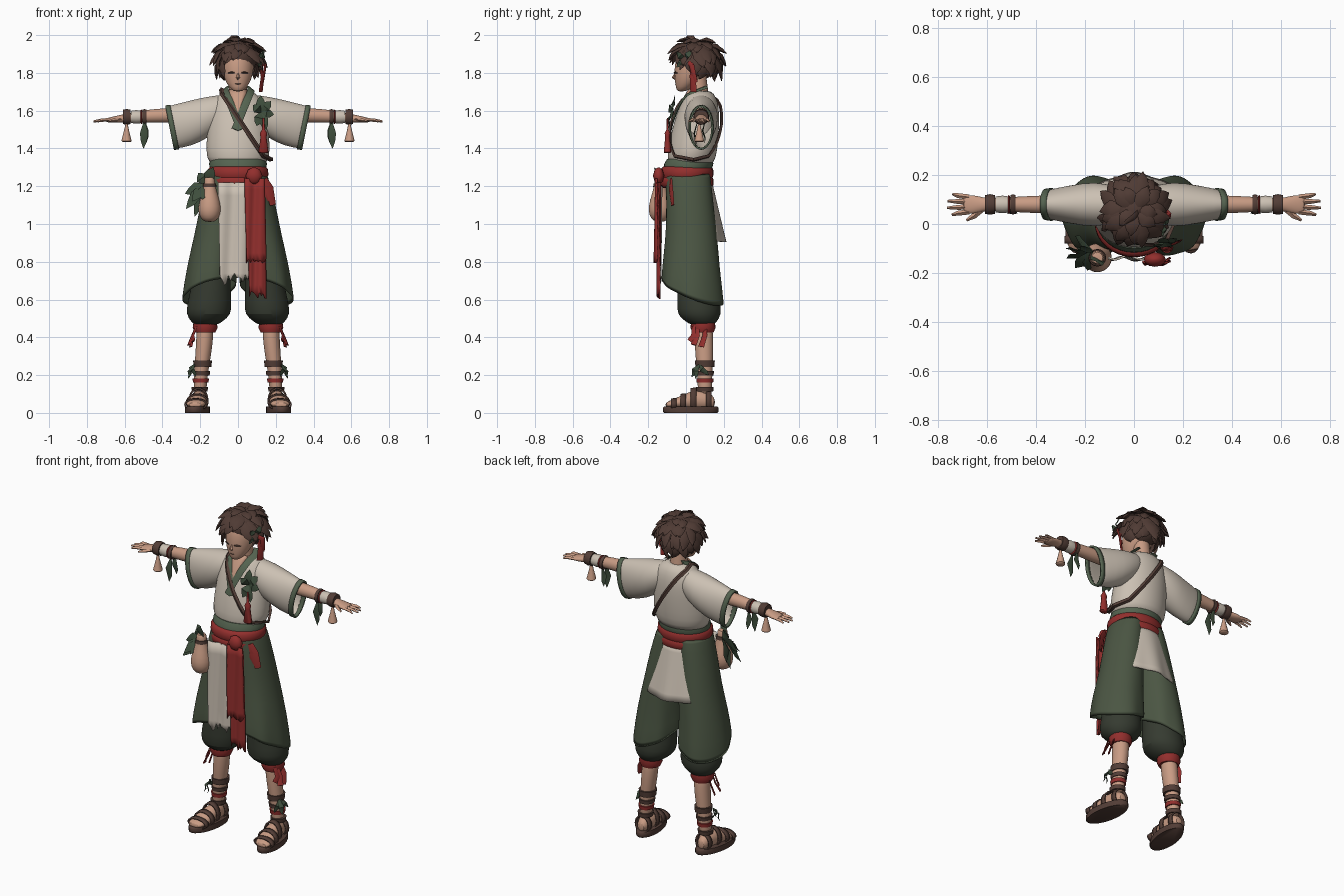
import bpy, bmesh, random
from math import sin, cos, pi, radians, sqrt
from mathutils import Vector as V

cube = bpy.data.objects.get("Cube")
if cube:
    bpy.data.objects.remove(cube)
random.seed(4)


def material(name, r, g, b):
    m = bpy.data.materials.new(name)
    m.use_nodes = True
    m.diffuse_color = (r, g, b, 1)
    m.node_tree.nodes["Principled BSDF"].inputs["Base Color"].default_value = (r, g, b, 1)
    return m


SKIN = material("skin", .58, .33, .23)
HAIR = material("hair_brown", .078, .043, .034)
CREAM = material("cream_cloth", .60, .53, .45)
GREEN = material("green_cloth", .07, .092, .056)
DARK = material("dark_green_cloth", .036, .043, .03)
TRIM = material("trim_green", .09, .125, .08)
RED = material("red_cloth", .29, .028, .026)
LEATHER = material("leather", .085, .047, .037)
LEAF = material("leaf_green", .048, .075, .045)


def finish(name, bm, mat, sub=0, solid=0.0):
    bmesh.ops.recalc_face_normals(bm, faces=bm.faces)
    me = bpy.data.meshes.new(name)
    bm.to_mesh(me)
    bm.free()
    me.materials.append(mat)
    me.shade_smooth()
    me.set_sharp_from_angle(angle=radians(50))
    ob = bpy.data.objects.new(name, me)
    bpy.context.collection.objects.link(ob)
    if solid:
        m = ob.modifiers.new("thickness", "SOLIDIFY")
        m.thickness = solid
        m.offset = 0
    if sub:
        m = ob.modifiers.new("smooth", "SUBSURF")
        m.levels = m.render_levels = sub
    return ob


def skin_rings(bm, rings, cap):
    for a, b in zip(rings, rings[1:]):
        for i in range(len(a)):
            j = (i + 1) % len(a)
            bm.faces.new((a[i], a[j], b[j], b[i]))
    if cap:
        bm.faces.new(rings[0])
        bm.faces.new(rings[-1])


def loft(name, secs, mat, axis="z", s=1, n=24, cap=True, sub=0, solid=0.0, warp=None):
    """Skin elliptical rings (x, y, z, radius, radius) set across an axis."""
    bm, rings = bmesh.new(), []
    for x, y, z, a, b in secs:
        ring = []
        for i in range(n):
            c, d = a * cos(2 * pi * i / n), b * sin(2 * pi * i / n)
            off = {"x": (0, c, d), "y": (c, 0, d), "z": (c, d, 0)}[axis]
            p = V((x, y, z)) + V(off)
            if warp:
                p = warp(p)
            ring.append(bm.verts.new((p.x * s, p.y, p.z)))
        rings.append(ring)
    skin_rings(bm, rings, cap)
    return finish(name, bm, mat, sub, solid)


def blades(name, items, mat, s=1):
    """Thin tapered strips: (points, half widths, half thickness, normal or function)."""
    bm = bmesh.new()
    for pts, widths, thick, normal in items:
        pts, rings = [V(p) for p in pts], []
        for i, (p, w) in enumerate(zip(pts, widths)):
            t = pts[min(i + 1, len(pts) - 1)] - pts[max(i - 1, 0)]
            nn = normal(p) if callable(normal) else V(normal)
            side = t.cross(nn).normalized()
            nn = side.cross(t).normalized()
            k = thick * min(1, w / max(widths) + .15)
            ring = [p + side * w, p + nn * k, p - side * w, p - nn * k]
            rings.append([bm.verts.new((q.x * s, q.y, q.z)) for q in ring])
        skin_rings(bm, rings, True)
    return finish(name, bm, mat)


def panel(name, f, nu, nv, mat, solid=.008):
    bm = bmesh.new()
    g = [[bm.verts.new(f(u / nu, v / nv)) for u in range(nu + 1)] for v in range(nv + 1)]
    for v in range(nv):
        for u in range(nu):
            bm.faces.new((g[v][u], g[v][u + 1], g[v + 1][u + 1], g[v + 1][u]))
    return finish(name, bm, mat, 0, solid)


def leaf(root, tip, w=.022, normal=(0, -1, .2)):
    root, tip = V(root), V(tip)
    mid = root.lerp(tip, .45) + V(normal) * .012
    return ([root, mid, root.lerp(tip, .75), tip], [.005, w, w * .7, .001], .004, normal)


# Shirt body; surf() finds points on it for the collar and strap
TORSO = [(0, .02, 1.30, .14, .115), (0, .03, 1.35, .168, .13), (0, .04, 1.43, .168, .13),
         (0, .055, 1.53, .16, .122), (0, .07, 1.62, .155, .105), (0, .075, 1.67, .12, .085),
         (0, .075, 1.71, .07, .06)]
loft("shirt_body", TORSO, CREAM, n=32, sub=1)


def surf(x, z, side, lift=.006):
    for a, b in zip(TORSO, TORSO[1:]):
        if z <= b[2]:
            break
    t = min(1, max(0, (z - a[2]) / (b[2] - a[2])))
    y, rx, ry = [a[i] + (b[i] - a[i]) * t for i in (1, 3, 4)]
    return V((x, y + side * (ry * sqrt(max(0, 1 - (x / rx) ** 2)) + lift), z))


def out(p):
    return p - V((0, .06, 1.5))


def chest(u, v):
    z = 1.71 - .13 * v
    return surf((u - .5) * .1 * (1.01 - v), z, -1, .002)


panel("chest_skin", chest, 4, 6, SKIN, .004)
for s, side in ((1, "left"), (-1, "right")):
    line = [surf(s * (.07 - .085 * t / 8), 1.71 - .21 * t / 8, -1, .007) for t in range(9)]
    line.insert(0, V((s * .055, .11, 1.725)))
    blades(side + "_collar", [(line, [.02] * 10, .006, out)], TRIM)
front = [surf(-.085 + .22 * t / 10, 1.69 - .33 * t / 10, -1, .014) for t in range(11)]
back = [surf(-.085 + .22 * t / 10, 1.69 - .33 * t / 10, 1, .012) for t in range(10, -1, -1)]
loop = front + [V((.178, .04, 1.34))] + back + [V((-.088, .075, 1.715)), front[0]]
blades("shoulder_strap", [(loop, [.013] * len(loop), .008, out)], LEATHER)

# Head, neck and face
loft("neck", [(0, .075, 1.64, .05, .05), (0, .06, 1.80, .045, .045)], SKIN)
loft("head", [(0, -.025, 1.70, .022, .022), (0, -.008, 1.725, .05, .046), (0, .015, 1.77, .074, .076),
              (0, .03, 1.82, .084, .092), (0, .045, 1.88, .086, .1), (0, .05, 1.94, .06, .07)],
     SKIN, sub=1)
blades("nose", [([(0, -.055, 1.80), (0, -.068, 1.775), (0, -.055, 1.765)], [.004, .01, .004], .008, (0, -1, 0))], SKIN)
blades("mouth", [([(-.016, -.052, 1.742), (0, -.056, 1.741), (.016, -.052, 1.742)], [.002] * 3, .003, (0, -1, 0))], LEATHER)
for s, side in ((1, "left"), (-1, "right")):
    blades(side + "_eye", [([(.018, -.063, 1.80), (.035, -.058, 1.803), (.052, -.046, 1.80)],
                            [.003, .006, .003], .004, (0, -1, 0))], HAIR, s)

# Hair cap with rows of pointed locks
C, R = V((0, .058, 1.875)), V((.1, .11, .1))
loft("hair_cap", [(0, C.y, C.z + R.z * sin(e), R.x * cos(e), R.y * cos(e))
                  for e in [radians(d) for d in range(-80, 81, 16)]], HAIR)
locks = []
for elev, count, length, skip in ((78, 7, .075, 0), (55, 13, .095, 0), (32, 17, .105, 0),
                                  (6, 17, .1, 50), (-20, 15, .08, 80)):
    for i in range(count):
        az = 360 * (i + random.uniform(-.25, .25)) / count
        if abs((az + 90 + 180) % 360 - 180) < skip:
            continue
        a, e = radians(az), radians(elev + random.uniform(-6, 6))
        d = V((cos(e) * cos(a), cos(e) * sin(a), sin(e)))
        t = V((sin(e) * cos(a), sin(e) * sin(a), -cos(e)))
        t += V((-sin(a), cos(a), 0)) * random.uniform(-.5, .5)
        root = C + V(x * y for x, y in zip(R, d)) * .93
        L = length * random.uniform(.85, 1.2)
        locks.append(([root, root + t * L * .4 + d * .018, root + t * L * .75 + d * .017, root + t * L + d * .014],
                      [.02, .032, .02, .001], .012, d))
locks.append(([(.02, .05, 1.96), (0, .03, 1.99), (-.03, .01, 1.995), (-.05, -.01, 1.975)],
              [.014, .014, .009, .001], .006, (0, -.6, 1)))
blades("hair_locks", locks, HAIR)
blades("hair_ribbon", [([(.11, .03, 1.86), (.13, .035, 1.78), (.12, .04, 1.70)], [.01, .018, .02], .006, (1, -.6, 0)),
                       ([(.11, .01, 1.86), (.145, .03, 1.84), (.13, .05, 1.75)], [.01, .016, .014], .006, (1, -.6, 0))], RED)
blades("hair_leaves", [leaf((.11, .0, 1.87), t, .018, (1, -.8, 0))
                       for t in ((.12, -.05, 1.91), (.14, .03, 1.92), (.11, -.05, 1.83))], LEAF)


# Sleeves, arms, hands and wrist ornaments
def slant(p):
    return V((p.x + (p.z - 1.51) * .2 * min(1, max(0, (p.x - .15) / .15)), p.y, p.z))


for s, side in ((1, "left"), (-1, "right")):
    loft(side + "_sleeve", [(.07, .08, 1.605, .07, .078), (.16, .08, 1.565, .093, .108), (.26, .08, 1.53, .075, .115),
                            (.355, .08, 1.51, .057, .11)], CREAM, "x", s, cap=False, sub=1, solid=.006, warp=slant)
    loft(side + "_sleeve_trim", [(.335, .08, 1.513, .063, .113), (.362, .08, 1.51, .059, .113)],
         TRIM, "x", s, cap=False, solid=.01, warp=slant)
    loft(side + "_arm", [(.2, .08, 1.58, .042, .042), (.4, .08, 1.575, .036, .038), (.5, .08, 1.57, .031, .033),
                         (.6, .08, 1.56, .023, .022), (.64, .08, 1.555, .036, .019), (.68, .08, 1.55, .04, .014),
                         (.70, .08, 1.55, .03, .009)], SKIN, "x", s, sub=1)
    fingers = [([(.675, .08 + k * .02, 1.552), (.72, .08 + k * .024, 1.55), (e, .08 + k * .028, 1.543)],
                [.011, .01, .005], .009, (0, 0, 1)) for k, e in ((-1.5, .745), (-.5, .765), (.5, .762), (1.5, .742))]
    fingers.append(([(.625, .06, 1.555), (.655, .033, 1.55), (.685, .015, 1.545)], [.014, .012, .005], .01, (0, 0, 1)))
    blades(side + "_fingers", fingers, SKIN, s)
    for nm, x0, x1, r, mat in (("cuff", .568, .61, .042, LEATHER), ("wrap", .51, .566, .036, CREAM),
                               ("ring", .485, .505, .042, LEATHER), ("cord", .508, .516, .039, RED)):
        loft(side + "_wrist_" + nm, [(x0, .08, 1.567, r * .9, r * .9), ((x0 + x1) / 2, .08, 1.567, r, r),
                                     (x1, .08, 1.567, r * .9, r * .9)], mat, "x", s)
    loft(side + "_wrist_tassel", [(.59, .07, z, r, r) for z, r in ((1.53, .006), (1.50, .012), (1.44, .027), (1.435, .022))],
         SKIN, s=s, n=10)
    blades(side + "_wrist_leaves", [leaf((.495, .06, 1.54), (.50, .05, 1.40), .022),
                                    leaf((.495, .1, 1.54), (.485, .1, 1.43), .018)], LEAF, s)

# Waist: belt, sash, knot and split back skirt
loft("belt", [(0, .01, 1.295, .15, .128), (0, .015, 1.32, .153, .13), (0, .02, 1.345, .145, .12)], TRIM, n=32)
loft("sash", [(0, .005, z, .155 + d, .135 + d) for z, d in
              ((1.19, -.01), (1.205, .005), (1.235, .006), (1.245, 0), (1.26, .006), (1.29, .004), (1.305, -.01))], RED, n=32)
loft("sash_knot", [(.085, -.145, 1.255 + .045 * sin(a), .045 * cos(a), .03 * cos(a))
                   for a in (-1.4, -.8, 0, .8, 1.4)], RED, n=12)


def skirt(u, v):
    a = radians(-8 + 196 * u)
    fold = 1 + .025 * v * sin(a * 9)
    return ((.145 + .07 * v) * fold * cos(a), .01 + (.125 + .07 * v) * fold * sin(a), 1.22 - .3 * v - .015 * v * sin(a))


panel("back_skirt", skirt, 40, 8, CREAM)


def drape(x0, x1, flare, z0, z1, y0, y1, jag):
    def f(u, v):
        tear = jag * (random.random() if v == 1 else 0)
        return (x0 + (x1 - x0) * u + flare * v, y0 + (y1 - y0) * v - .008 * sin(u * 9 + v * 2), z0 + (z1 - z0) * v + tear)
    return f


panel("front_cloth", drape(-.105, .05, .01, 1.22, .67, -.137, -.142, .07), 14, 8, CREAM)
panel("sash_tail_long", drape(.05, .14, .01, 1.22, .6, -.143, -.146, .05), 10, 8, RED)
panel("sash_tail_short", drape(.035, .14, .01, 1.24, .79, -.152, -.16, .03), 10, 8, RED)
blades("sash_side_ends", [([(.14, -.08, 1.24), (.165, -.08, 1.19), (.17 + k, -.07, 1.10)], [.015, .025, .018], .006, (.5, -1, 0))
                          for k in (-.02, .015)], RED)

# Wide over-trousers, gathered under-trousers, legs and sandals
def hem(p):
    w = min(1, max(0, (1 - p.z) / .37))
    k = 1 + .03 * w * sin(p.x * 45 + p.y * 30)
    dz = -w * (.04 * (p.x - .15) / .14 + .06 * (p.y - .04) / .16)
    return V((.155 + (p.x - .155) * k, .035 + (p.y - .035) * k, p.z + dz))


for s, side in ((1, "left"), (-1, "right")):
    loft(side + "_over_trouser", [(.07, .01, 1.27, .08, .115), (.095, .02, 1.12, .098, .12), (.115, .03, .95, .11, .132),
                                  (.14, .03, .8, .125, .145), (.153, .035, .63, .14, .163)],
         GREEN, s=s, n=32, cap=False, sub=1, solid=.008, warp=hem)
    loft(side + "_under_trouser", [(.12, .05, .9, .08, .09), (.14, .06, .7, .1, .105), (.152, .068, .58, .118, .115),
                                   (.155, .07, .52, .12, .118), (.165, .08, .485, .085, .085), (.172, .09, .46, .055, .055)],
         DARK, s=s, sub=1)
    loft(side + "_knee_band", [(.174, .09, .425, .054, .056), (.174, .09, .45, .066, .066), (.174, .09, .475, .062, .064)], RED, s=s)
    blades(side + "_knee_ribbons", [([(.22, y, .46), (.24, y, .41), (x, y - .02, z)], [.01, .015, .018], .005, (1, -.6, 0))
                                    for x, y, z in ((.26, .06, .36), (.235, .04, .38), (.25, .1, .35))], RED, s)
    loft(side + "_leg", [(.173, .09, .5, .045, .048), (.175, .095, .4, .045, .05), (.185, .097, .3, .042, .048),
                         (.197, .1, .2, .035, .038), (.202, .1, .08, .035, .04)], SKIN, s=s, sub=1)
    loft(side + "_foot", [(.203, .155, .055, .022, .025), (.203, .12, .065, .038, .045), (.207, .05, .07, .042, .055),
                          (.216, -.02, .058, .05, .036), (.224, -.075, .047, .052, .022), (.228, -.11, .042, .036, .013)],
         SKIN, "y", s, sub=1)
    loft(side + "_sole", [(.216, .025, z, .064, r) for z, r in ((0, .14), (.006, .146), (.028, .146), (.034, .14))],
         LEATHER, s=s, warp=lambda p: V((p.x - (p.y - .02) * .12, p.y, p.z)))
    for i, (x, y, z, a, b) in enumerate(((.223, -.065, .045, .058, .03), (.216, -.015, .055, .056, .045),
                                         (.209, .04, .07, .048, .062), (.204, .12, .065, .044, .052))):
        loft(f"{side}_sandal_strap_{i + 1}", [(x, y - .015, z, a, b * .92), (x, y + .015, z, a, b)], LEATHER, "y", s,
             cap=False, solid=.008, warp=lambda p: V((p.x, p.y, max(p.z, .02))))
    for i, (z, h, r, mat) in enumerate(((.125, .024, .044, LEATHER), (.172, .022, .044, RED),
                                        (.21, .022, .046, LEATHER), (.26, .034, .05, LEATHER))):
        x = .203 - (z - .12) * .11
        loft(f"{side}_ankle_band_{i + 1}", [(x, .1, z - h / 2, r * .93, r), (x, .1, z + h / 2, r, r * 1.05)], mat, s=s)
    blades(side + "_ankle_leaves", [leaf((.23, .07, .255), t, .016, (1, -.7, 0))
                                    for t in ((.265, .05, .18), (.225, .03, .19), (.255, .12, .20))], LEAF, s)

# Chest sprig with tassel, and hip pouch with leaves
blades("chest_leaves", [leaf((.12, -.065, 1.59), t, .026) for t in
       ((.08, -.09, 1.63), (.12, -.06, 1.68), (.175, -.06, 1.65), (.19, -.07, 1.58), (.15, -.095, 1.50), (.10, -.1, 1.52))], LEAF)
loft("chest_tassel", [(.135, -.098, z, r, r * .8) for z, r in
                      ((1.56, .005), (1.50, .008), (1.48, .02), (1.46, .016), (1.38, .026), (1.375, .02))], RED, n=10)
loft("hip_pouch", [(-.15, -.138, z, r, r) for z, r in
                   ((1.01, .025), (1.03, .05), (1.07, .064), (1.12, .056), (1.18, .036), (1.23, .026), (1.25, .03))], SKIN, n=16, sub=1)
loft("pouch_tie", [(-.15, -.138, 1.195, .036, .036), (-.15, -.138, 1.215, .034, .034)], LEATHER, n=16)
blades("hip_leaves", [leaf((-.17, -.11, 1.21), t, .032, n) for t, n in
       (((-.28, -.10, 1.16), (0, -1, .4)), ((-.275, -.14, 1.08), (-.3, -1, .3)), ((-.23, -.10, 1.04), (-.5, -1, 0)),
        ((-.24, -.18, 1.12), (-.4, -1, .4)), ((-.24, -.05, 1.10), (-1, -.2, .3)), ((-.19, -.19, 1.13), (0, -1, .5)),
        ((-.13, -.17, 1.30), (0, -1, .3)), ((-.21, -.09, 1.27), (-.4, -1, .3)))], LEAF)
